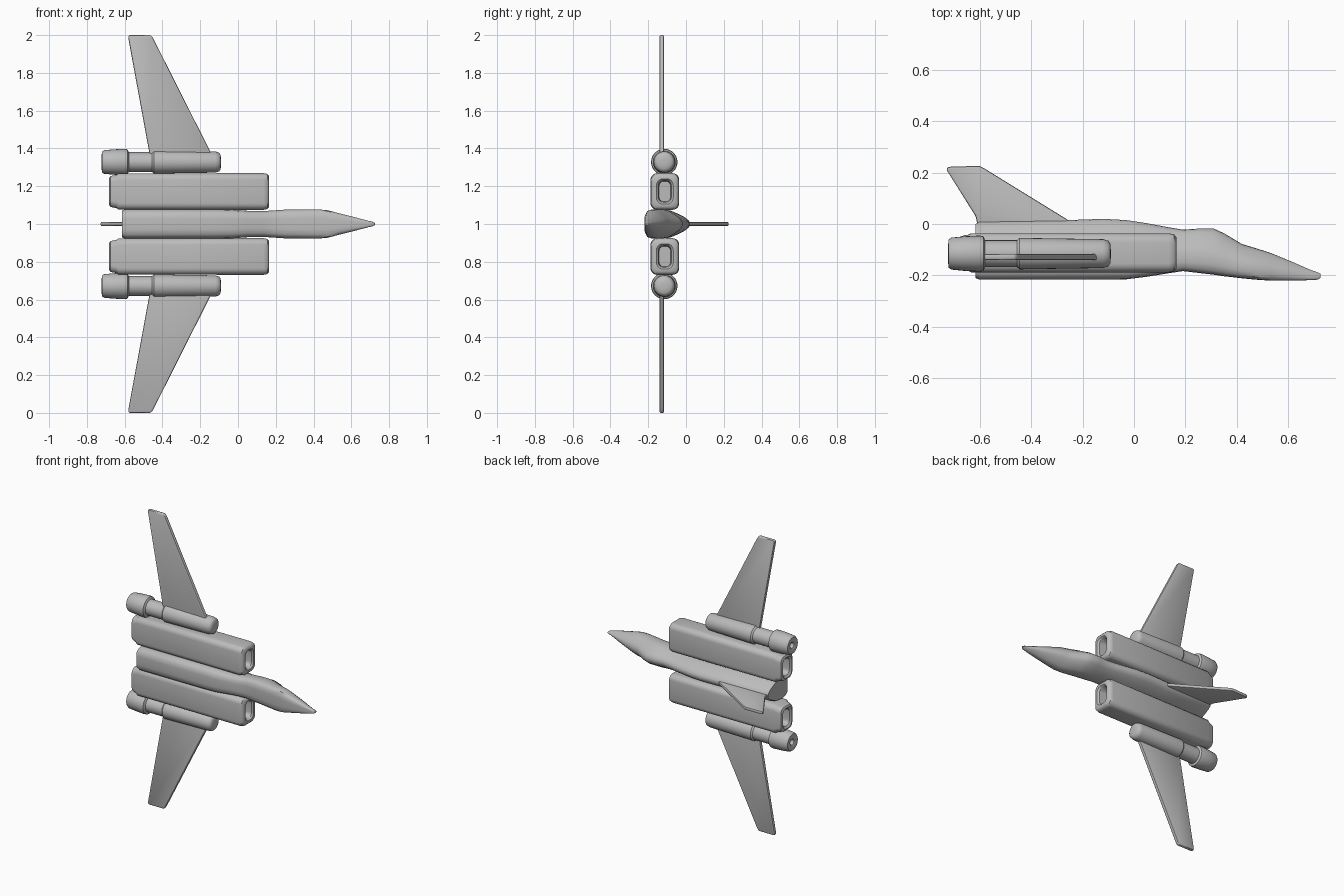
import bpy, bmesh, math

old = bpy.data.objects.get("Cube")
if old:
    bpy.data.objects.remove(old, do_unlink=True)

grey = bpy.data.materials.new("plain grey")
grey.use_nodes = True
GREY = (0.5, 0.5, 0.5, 1)
grey.diffuse_color = GREY
grey.node_tree.nodes["Principled BSDF"].inputs["Base Color"].default_value = GREY


def finish(name, bm, angle=40):
    bmesh.ops.recalc_face_normals(bm, faces=bm.faces)
    mesh = bpy.data.meshes.new(name)
    bm.to_mesh(mesh)
    bm.free()
    mesh.materials.append(grey)
    obj = bpy.data.objects.new(name, mesh)
    bpy.context.collection.objects.link(obj)
    bpy.ops.object.select_all(action='DESELECT')
    bpy.context.view_layer.objects.active = obj
    obj.select_set(True)
    bpy.ops.object.shade_smooth_by_angle(angle=math.radians(angle))
    return obj


def loft(name, rings, angle=40):
    """Skin a row of equal-sized point rings and cap both ends."""
    bm = bmesh.new()
    rows = [[bm.verts.new(p) for p in ring] for ring in rings]
    n = len(rows[0])
    for a, b in zip(rows, rows[1:]):
        for i in range(n):
            j = (i + 1) % n
            bm.faces.new((a[i], a[j], b[j], b[i]))
    bm.faces.new(rows[0])
    bm.faces.new(rows[-1])
    return finish(name, bm, angle)


def circle(x, r, y, z, n=28):
    return [(x, y + r * math.cos(2 * math.pi * i / n), z + r * math.sin(2 * math.pi * i / n))
            for i in range(n)]


def rounded_rect(x, hy, hz, y, z, steps=5):
    r = min(0.035, hy * 0.8)
    pts = []
    for k, (sy, sz) in enumerate(((1, 1), (-1, 1), (-1, -1), (1, -1))):
        for s in range(steps + 1):
            a = (k + s / steps) * math.pi / 2
            pts.append((x, y + sy * (hy - r) + r * math.cos(a), z + sz * (hz - r) + r * math.sin(a)))
    return pts


def plate(name, outline, thickness, place):
    """Thin slab with softened rim; place(u, v, w) maps to world space."""
    bm = bmesh.new()
    sides = [[bm.verts.new(place(u, v, w)) for u, v in outline]
             for w in (-thickness / 2, thickness / 2)]
    n = len(outline)
    bm.faces.new(sides[0])
    bm.faces.new(sides[1])
    for i in range(n):
        j = (i + 1) % n
        bm.faces.new((sides[0][i], sides[0][j], sides[1][j], sides[1][i]))
    bmesh.ops.recalc_face_normals(bm, faces=bm.faces)
    bmesh.ops.bevel(bm, geom=list(bm.edges), offset=thickness * 0.3, segments=2,
                    affect='EDGES', profile=0.5)
    return finish(name, bm)


# Fuselage: broad flat belly tapering to a narrow spine
HALF = [(0.35, 0), (0.7, 0.015), (0.92, 0.09), (1, 0.22), (1, 0.42), (0.9, 0.58),
        (0.66, 0.76), (0.42, 0.91), (0.2, 0.985)]
SECTION = HALF + [(0, 1)] + [(-w, h) for w, h in reversed(HALF)]
# x, belly y, spine y, half width
STATIONS = [(-0.615, -0.21, 0.0, 0.07), (-0.60, -0.216, 0.01, 0.078), (-0.26, -0.216, 0.015, 0.078),
            (-0.12, -0.216, 0.02, 0.078), (-0.03, -0.215, 0.015, 0.076), (0.05, -0.205, 0.003, 0.07),
            (0.13, -0.192, -0.012, 0.068), (0.19, -0.183, -0.022, 0.072), (0.25, -0.19, -0.018, 0.076),
            (0.31, -0.197, -0.018, 0.077), (0.35, -0.203, -0.036, 0.077), (0.42, -0.211, -0.078, 0.077),
            (0.47, -0.216, -0.093, 0.074), (0.53, -0.22, -0.112, 0.058), (0.61, -0.22, -0.145, 0.038),
            (0.69, -0.218, -0.18, 0.017), (0.715, -0.216, -0.188, 0.011), (0.725, -0.208, -0.194, 0.005)]
loft("fuselage", [[(x, lo + h * (hi - lo), 1 + w * hw) for w, h in SECTION]
                  for x, lo, hi, hw in STATIONS])

# Tail fin
plate("tail_fin", [(-0.725, 0.222), (-0.6, 0.226), (-0.58, 0.215), (-0.26, 0.018), (-0.2, -0.04),
                   (-0.60, -0.04), (-0.615, 0.03), (-0.728, 0.21)], 0.022,
      lambda u, v, w: (u, v, 1 + w))

# Engine boxes: x, half height, half width, with recessed intake and exhaust
BOX = [(-0.62, 0.028, 0.05), (-0.672, 0.035, 0.058), (-0.682, 0.048, 0.07), (-0.676, 0.062, 0.081),
       (-0.66, 0.068, 0.085), (-0.645, 0.07, 0.087), (-0.632, 0.076, 0.096), (0.135, 0.076, 0.097),
       (0.155, 0.072, 0.093), (0.165, 0.06, 0.082), (0.165, 0.045, 0.067), (0.155, 0.034, 0.058),
       (0.10, 0.03, 0.054)]
# Outer tubes: x, radius, with flared nozzle and small rear hole
TUBE = [(-0.68, 0.018), (-0.715, 0.02), (-0.722, 0.035), (-0.72, 0.055), (-0.71, 0.062),
        (-0.66, 0.067), (-0.60, 0.07), (-0.585, 0.067), (-0.578, 0.052), (-0.455, 0.052),
        (-0.445, 0.061), (-0.12, 0.056), (-0.10, 0.05), (-0.092, 0.038), (-0.09, 0.015)]
WING = [(-0.45, 1.30), (-0.47, 1.38), (-0.582, 1.99), (-0.578, 2.0), (-0.462, 2.0),
        (-0.45, 1.985), (-0.145, 1.38), (-0.12, 1.32)]

for side, s in (("upper", 1), ("lower", -1)):
    loft(side + "_engine_box", [rounded_rect(x, hy, hz, -0.112, 1 + s * 0.172) for x, hy, hz in BOX])
    loft(side + "_tube", [circle(x, r, -0.115, 1 + s * 0.328) for x, r in TUBE])
    plate(side + "_wing", WING, 0.024, lambda u, v, w: (u, -0.128 + w, 1 + s * (v - 1)))
